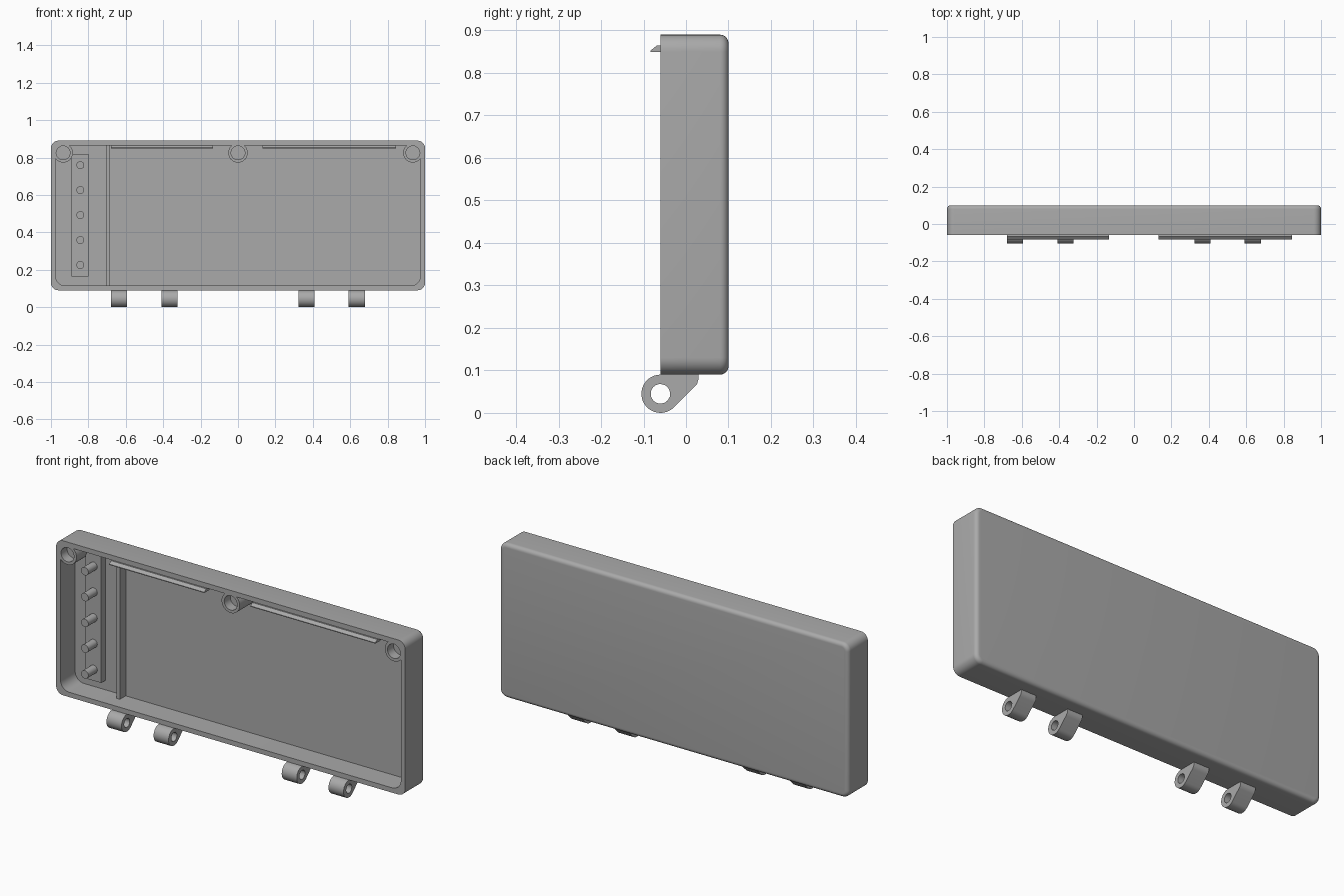
import bpy, bmesh
from math import sin, cos, pi, radians

if "Cube" in bpy.data.objects:
    bpy.data.objects.remove(bpy.data.objects["Cube"])

grey = bpy.data.materials.new("plain grey")
grey.use_nodes = True
grey.diffuse_color = (0.4, 0.4, 0.4, 1)
grey.node_tree.nodes["Principled BSDF"].inputs["Base Color"].default_value = (0.4, 0.4, 0.4, 1)

FRONT, FLOOR, BACK = -0.06, 0.06, 0.10
BOTTOM, TOP, WALL = 0.09, 0.89, 0.025
MID = (BOTTOM + TOP) / 2


def loft(name, loops, closed=False):
    """Skin equal-sized point loops; cap both ends, or join last to first."""
    bm = bmesh.new()
    rings = [[bm.verts.new(p) for p in loop] for loop in loops]
    n = len(rings[0])
    pairs = list(zip(rings, rings[1:]))
    if closed:
        pairs.append((rings[-1], rings[0]))
    else:
        bm.faces.new(rings[0])
        bm.faces.new(rings[-1])
    for a, b in pairs:
        for i in range(n):
            j = (i + 1) % n
            bm.faces.new((a[i], a[j], b[j], b[i]))
    bmesh.ops.recalc_face_normals(bm, faces=bm.faces)
    mesh = bpy.data.meshes.new(name)
    bm.to_mesh(mesh)
    bm.free()
    mesh.materials.append(grey)
    obj = bpy.data.objects.new(name, mesh)
    bpy.context.collection.objects.link(obj)
    bpy.ops.object.select_all(action='DESELECT')
    obj.select_set(True)
    bpy.context.view_layer.objects.active = obj
    bpy.ops.object.shade_smooth_by_angle(angle=radians(35))
    return obj


def rounded_rect(inset, radius, y, steps=8):
    hx, hz = 1 - inset - radius, (TOP - BOTTOM) / 2 - inset - radius
    pts = []
    for q, (sx, sz) in enumerate([(1, 1), (-1, 1), (-1, -1), (1, -1)]):
        for k in range(steps + 1):
            a = (q + k / steps) * pi / 2
            pts.append((sx * hx + radius * cos(a), y, MID + sz * hz + radius * sin(a)))
    return pts


def circle(x, z, r, y, n=32):
    return [(x + r * cos(2 * pi * i / n), y, z + r * sin(2 * pi * i / n)) for i in range(n)]


def prism(name, profile, x0, x1):
    """Extrude a (y, z) profile along x."""
    return loft(name, [[(x, y, z) for y, z in profile] for x in (x0, x1)])


def block(name, x0, x1, y0, y1, z0, z1):
    return prism(name, [(y0, z0), (y1, z0), (y1, z1), (y0, z1)], x0, x1)


# Open tray: inner floor, inner wall, rim, outer wall, rounded back edge
R, EDGE = 0.04, 0.02
shell = [rounded_rect(WALL, 0.05, FLOOR), rounded_rect(WALL, 0.05, FRONT),
         rounded_rect(0, R, FRONT)]
for k in range(7):
    a = k / 6 * pi / 2
    inset = EDGE * (1 - cos(a))
    shell.append(rounded_rect(inset, R - inset, BACK - EDGE + EDGE * sin(a)))
loft("tray_shell", shell)

# Round bosses with shallow sockets
for side, x in (("right", -0.935), ("middle", 0), ("left", 0.935)):
    loft(side + "_boss", [circle(x, 0.825, 0.052, FLOOR + 0.01), circle(x, 0.825, 0.052, FRONT),
                          circle(x, 0.825, 0.037, FRONT), circle(x, 0.825, 0.037, FRONT + 0.05)])

# Raised strip with a row of pins
block("pin_strip", -0.89, -0.80, 0.023, FLOOR + 0.01, 0.165, 0.82)
for i in range(5):
    z = 0.225 + i * 0.1335
    loft(f"pin_{i + 1}", [circle(-0.843, z, 0.021, y, 24) for y in (0.03, -0.05)])

# Divider rib
block("divider_rib", -0.705, -0.685, 0.012, FLOOR + 0.01, BOTTOM + 0.02, TOP - 0.02)

# Snap ridges under the top wall
ridge = [(-0.083, 0.849), (-0.083, 0.853), (-0.068, 0.865), (-0.03, 0.865), (-0.04, 0.849)]
prism("right_snap_ridge", ridge, -0.68, -0.135)
prism("left_snap_ridge", ridge, 0.13, 0.845)

# Hinge knuckles: teardrop profile around a pin hole
CY, CZ, KR, HOLE, N = -0.06, 0.045, 0.045, 0.023, 24
outer, inner = [], []
for i in range(N + 1):
    a = pi / 2 + i / N * radians(225)
    outer.append((CY + KR * cos(a), CZ + KR * sin(a)))
    inner.append((CY + HOLE * cos(a), CZ + HOLE * sin(a)))
tail = [(0.019, 0.06), (0.026, 0.068), (0.029, 0.078), (0.029, 0.09)]
for i, p in enumerate(tail):
    a = radians(-45 + (i + 1) * 27)
    outer.append(p)
    inner.append((CY + HOLE * cos(a), CZ + HOLE * sin(a)))
for i, x in enumerate((-0.637, -0.367, 0.367, 0.635)):
    x0, x1 = x - 0.043, x + 0.043
    loft(f"hinge_knuckle_{i + 1}",
         [[(px, y, z) for y, z in prof] for px, prof in
          ((x0, outer), (x1, outer), (x1, inner), (x0, inner))], closed=True)
